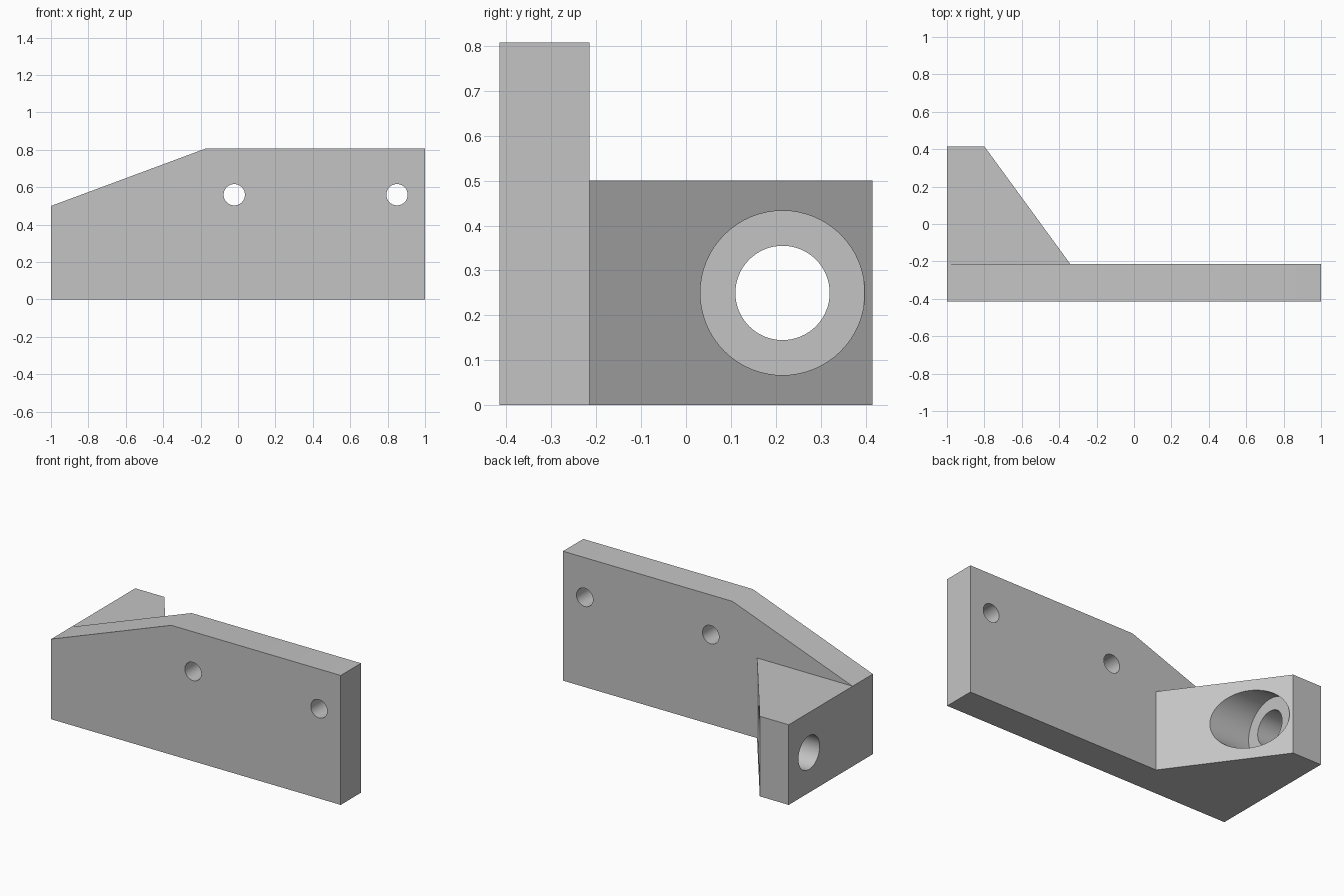
import bpy, bmesh, math
from mathutils import Matrix, Vector

cube = bpy.data.objects.get("Cube")
if cube:
    bpy.data.objects.remove(cube, do_unlink=True)

grey = bpy.data.materials.new("light grey")
grey.use_nodes = True
colour = (0.55, 0.55, 0.55, 1)
grey.diffuse_color = colour
grey.node_tree.nodes["Principled BSDF"].inputs["Base Color"].default_value = colour


def add_object(name, bm):
    bmesh.ops.recalc_face_normals(bm, faces=bm.faces)
    mesh = bpy.data.meshes.new(name)
    bm.to_mesh(mesh)
    bm.free()
    mesh.materials.append(grey)
    ob = bpy.data.objects.new(name, mesh)
    bpy.context.collection.objects.link(ob)
    return ob


def prism(name, profile, offset):
    """Extrude a closed profile along an offset."""
    bm = bmesh.new()
    face = bm.faces.new([bm.verts.new(p) for p in profile])
    geom = bmesh.ops.extrude_face_region(bm, geom=[face])["geom"]
    verts = [v for v in geom if isinstance(v, bmesh.types.BMVert)]
    bmesh.ops.translate(bm, verts=verts, vec=offset)
    return add_object(name, bm)


def cylinder(name, start, end, radius):
    """Round cutter between two points."""
    start, end = Vector(start), Vector(end)
    axis = end - start
    bm = bmesh.new()
    turn = axis.to_track_quat('Z', 'Y').to_matrix().to_4x4()
    bmesh.ops.create_cone(bm, cap_ends=True, segments=64, radius1=radius,
                          radius2=radius, depth=axis.length,
                          matrix=Matrix.Translation((start + end) / 2) @ turn)
    return add_object(name, bm)


def combine(target, other, operation):
    """Apply a boolean and remove the helper."""
    mod = target.modifiers.new(operation.lower(), 'BOOLEAN')
    mod.operation, mod.object, mod.solver = operation, other, 'EXACT'
    bpy.context.view_layer.objects.active = target
    bpy.ops.object.modifier_apply(modifier=mod.name)
    bpy.data.objects.remove(other, do_unlink=True)


front, inner, back = -0.415, -0.215, 0.415

# Upright plate with a sloping shoulder
bracket = prism("mounting_bracket",
                [(x, front, z) for x, z in
                 ((-1, 0), (1, 0), (1, 0.808), (-0.17, 0.808), (-1, 0.5))],
                (0, inner - front, 0))

# Tapered side lug behind the plate
lug = prism("side_lug",
            [(-1, inner, 0), (-0.34, inner, 0), (-0.8, back, 0), (-1, back, 0)],
            (0, 0, 0.5))
combine(bracket, lug, 'UNION')

# Screw holes through the plate
for x in (-0.02, 0.85):
    combine(bracket, cylinder("screw_hole", (x, -0.5, 0.56), (x, -0.1, 0.56), 0.057),
            'DIFFERENCE')

# Counterbored hole through the lug
for x0, x1, radius in ((-1.2, -0.3, 0.105), (-0.8, -0.3, 0.183)):
    combine(bracket, cylinder("lug_hole", (x0, 0.215, 0.25), (x1, 0.215, 0.25), radius),
            'DIFFERENCE')

bpy.ops.object.select_all(action='DESELECT')
bracket.select_set(True)
bpy.context.view_layer.objects.active = bracket
bpy.ops.object.shade_smooth_by_angle(angle=math.radians(30))
